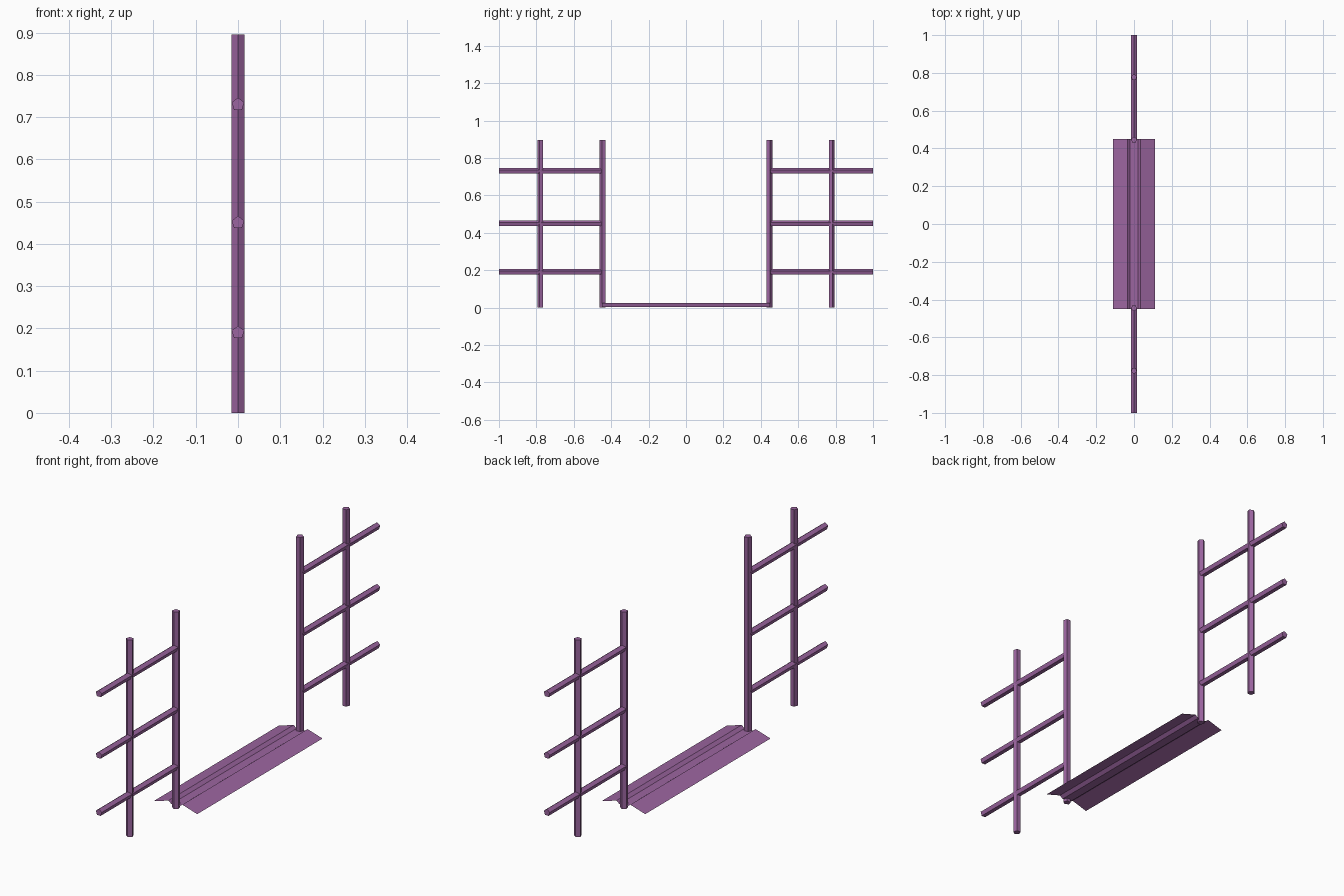
import bpy
from math import pi
from mathutils import Vector

cube = bpy.data.objects.get("Cube")
if cube:
    bpy.data.objects.remove(cube, do_unlink=True)

purple = bpy.data.materials.new("purple_metal")
purple.use_nodes = True
colour = (0.33, 0.13, 0.35, 1)
purple.diffuse_color = colour
purple.node_tree.nodes["Principled BSDF"].inputs["Base Color"].default_value = colour


def bar(name, start, end, radius, tip):
    """Five-sided bar between two points, with one edge facing tip."""
    start, end, tip = Vector(start), Vector(end), Vector(tip)
    axis = (end - start).normalized()
    bpy.ops.mesh.primitive_cylinder_add(vertices=5, radius=radius,
                                        depth=(end - start).length)
    obj = bpy.context.object
    obj.name = name
    # The cylinder's first edge lies along its local y axis
    side = tip.cross(axis)
    for v in obj.data.vertices:
        v.co = side * v.co.x + tip * v.co.y + axis * v.co.z
    obj.location = (start + end) / 2
    obj.data.materials.append(purple)


# Folded floor strip: two sloping flanges with a shallow channel between them
profile = [(-0.11, 0.002), (-0.035, 0.025), (-0.02, 0.013),
           (0.02, 0.013), (0.035, 0.025), (0.11, 0.002)]
verts = [(x, y, z) for y in (-0.45, 0.45) for x, z in profile]
n = len(profile)
faces = [(i, i + 1, n + i + 1, n + i) for i in range(n - 1)]
mesh = bpy.data.meshes.new("floor_strip")
mesh.from_pydata(verts, [], faces)
mesh.materials.append(purple)
strip = bpy.data.objects.new("floor_strip", mesh)
bpy.context.collection.objects.link(strip)

# Matching rail frames at the front and back
for end, s in (("front", -1), ("back", 1)):
    for part, y in (("inner_post", 0.445), ("outer_post", 0.777)):
        bar(f"{end}_{part}", (0, s * y, 0), (0, s * y, 0.895), 0.0165, (0, s, 0))
    for level, z in (("lower", 0.19), ("middle", 0.45), ("upper", 0.73)):
        bar(f"{end}_{level}_rail", (0, s * 0.445, z), (0, s, z), 0.0158, (0, 0, 1))
